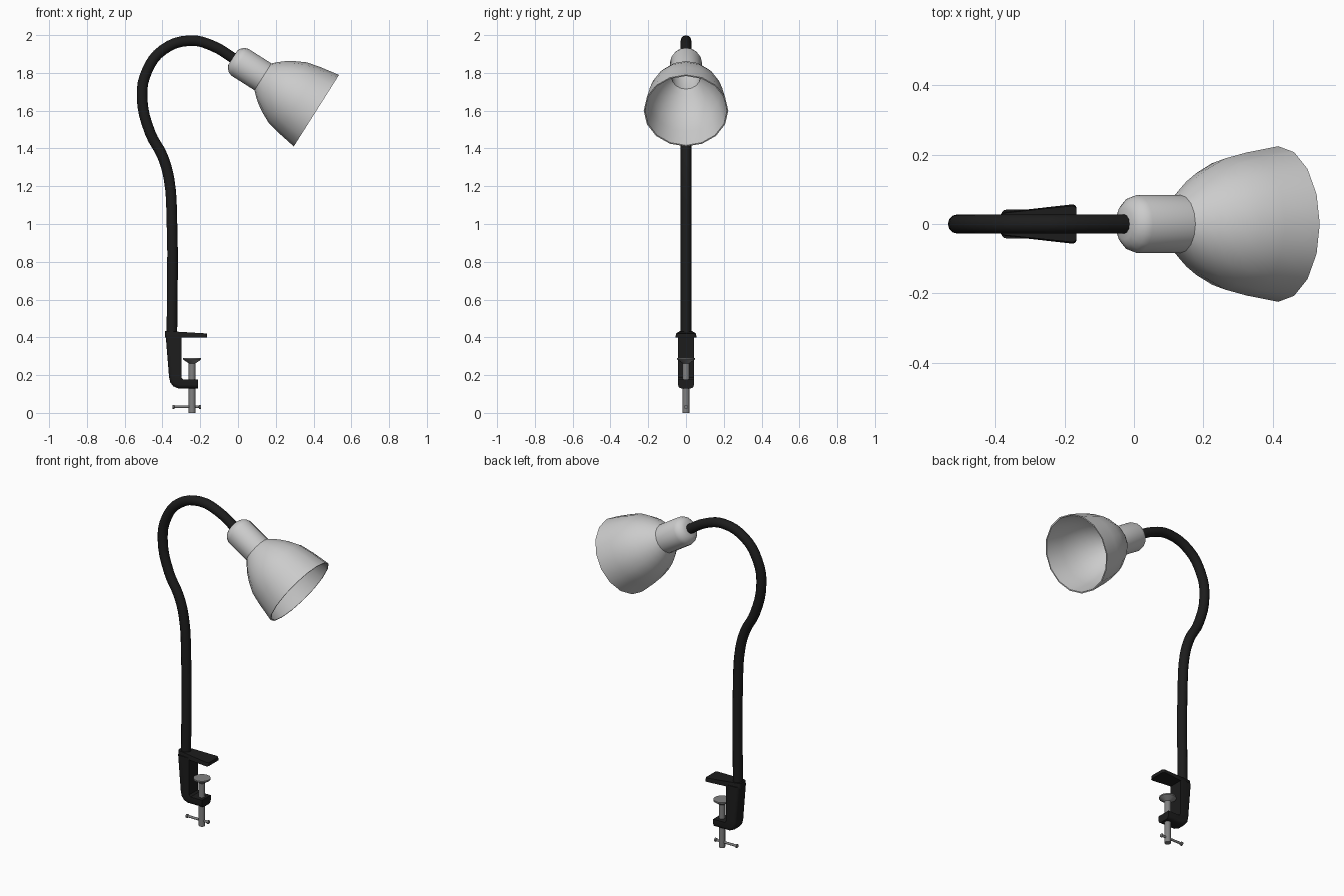
import bpy, bmesh, math
from mathutils import Matrix, Vector

if "Cube" in bpy.data.objects:
    bpy.data.objects.remove(bpy.data.objects["Cube"])


def mat(name, v):
    m = bpy.data.materials.new(name)
    m.diffuse_color = (v, v, v, 1)
    m.use_nodes = True
    m.node_tree.nodes["Principled BSDF"].inputs["Base Color"].default_value = m.diffuse_color
    return m


BLACK, GREY, STEEL = mat("black", 0.012), mat("light grey", 0.6), mat("steel", 0.22)


def finish(name, bm, material, matrix=None, angle=35):
    bmesh.ops.recalc_face_normals(bm, faces=bm.faces)
    me = bpy.data.meshes.new(name)
    bm.to_mesh(me)
    bm.free()
    ob = bpy.data.objects.new(name, me)
    bpy.context.collection.objects.link(ob)
    me.materials.append(material)
    if matrix:
        ob.matrix_world = matrix
    smooth(ob, angle)
    return ob


def smooth(ob, angle=35):
    bpy.ops.object.select_all(action='DESELECT')
    ob.select_set(True)
    bpy.context.view_layer.objects.active = ob
    bpy.ops.object.shade_smooth_by_angle(angle=math.radians(angle))


def lathe(name, profile, sides, material, matrix, angle=35):
    """Revolve (height, radius) points about local z."""
    bm = bmesh.new()
    rings = []
    for t, r in profile:
        if r == 0:
            rings.append([bm.verts.new((0, 0, t))] * sides)
        else:
            rings.append([bm.verts.new((r * math.cos(2 * math.pi * i / sides),
                                        r * math.sin(2 * math.pi * i / sides), t))
                          for i in range(sides)])
    for a, b in zip(rings, rings[1:]):
        for i in range(sides):
            j = (i + 1) % sides
            quad = list(dict.fromkeys((a[i], a[j], b[j], b[i])))
            bm.faces.new(quad)
    return finish(name, bm, material, matrix, angle)


# Lamp head: collar and shade share one tilted axis, origin at the rim centre
head = (Matrix.Translation((0.415, 0, 1.60))
        @ Matrix.Rotation(math.atan2(0.845, -0.535), 4, 'Y'))
lathe("shade", [(-0.524, 0), (-0.524, 0.045), (-0.515, 0.062), (-0.50, 0.077),
                (-0.48, 0.084), (-0.335, 0.084), (-0.31, 0.108), (-0.28, 0.133),
                (-0.24, 0.159), (-0.18, 0.189), (-0.107, 0.206), (0, 0.224),
                (0, 0.217), (-0.107, 0.199), (-0.18, 0.182), (-0.24, 0.152),
                (-0.28, 0.126), (-0.31, 0.10), (-0.335, 0.077), (-0.47, 0.077),
                (-0.50, 0.06), (-0.51, 0)],
      16, GREY, head, 40)

# Gooseneck: straight post curling over to the head
path = [(-0.35, 0.40), (-0.35, 1.02), (-0.365, 1.237), (-0.40, 1.36), (-0.464, 1.48),
        (-0.508, 1.677), (-0.482, 1.81), (-0.397, 1.922), (-0.254, 1.971),
        (-0.132, 1.942), (-0.01, 1.868)]
cu = bpy.data.curves.new("gooseneck", 'CURVE')
cu.dimensions = '3D'
sp = cu.splines.new('BEZIER')
sp.bezier_points.add(len(path) - 1)
for p, (x, z) in zip(sp.bezier_points, path):
    p.co = (x, 0, z)
    p.handle_left_type = p.handle_right_type = 'AUTO'
cu.resolution_u = 4
cu.bevel_depth = 0.028
cu.bevel_resolution = 4
cu.use_fill_caps = True
cu.materials.append(BLACK)
neck = bpy.data.objects.new("gooseneck", cu)
bpy.context.collection.objects.link(neck)
bpy.ops.object.select_all(action='DESELECT')
neck.select_set(True)
bpy.context.view_layer.objects.active = neck
bpy.ops.object.convert(target='MESH')
smooth(bpy.context.view_layer.objects.active, 45)


def prism(name, points, vec, material, bevel_test=None, width=0.02, segs=3):
    """Extrude a 3D outline by vec and round the edges chosen by bevel_test."""
    bm = bmesh.new()
    f = bm.faces.new([bm.verts.new(p) for p in points])
    ex = bmesh.ops.extrude_face_region(bm, geom=[f])
    bmesh.ops.translate(bm, vec=vec,
                        verts=[v for v in ex['geom'] if isinstance(v, bmesh.types.BMVert)])
    bm.normal_update()
    edges = [e for e in bm.edges if bevel_test(e.verts[0].co, e.verts[1].co)]
    bmesh.ops.bevel(bm, geom=edges, offset=width, segments=segs, profile=0.5,
                    affect='EDGES', clamp_overlap=True)
    return finish(name, bm, material)


# Clamp body: L-shaped bracket with a rounded back and heel
W = 0.042
outline = [(-0.383, 0.41), (-0.365, 0.19), (-0.359, 0.162), (-0.343, 0.141), (-0.317, 0.13),
           (-0.213, 0.13), (-0.213, 0.177), (-0.29, 0.177), (-0.30, 0.187), (-0.30, 0.41)]
outer = [Vector((x, 0, z)) for x, z in outline[:6]]


def on_back(a, b):
    flat = [Vector((v.x, 0, v.z)) for v in (a, b)]
    return abs(a.y - b.y) < 1e-4 and all(
        any((q - o).length < 1e-4 for o in outer) for q in flat)


prism("clamp_body", [(x, -W, z) for x, z in outline], (0, 2 * W, 0), BLACK, on_back, 0.018)

# Clamp jaw: tapered plate, wider at its free end, sloping slightly on top
jaw = prism("clamp_jaw", [(-0.386, -0.033, 0.40), (-0.165, -0.058, 0.40),
                          (-0.165, 0.058, 0.40), (-0.386, 0.033, 0.40)],
            (0, 0, 0.033), BLACK, lambda a, b: abs(a.z - b.z) > 0.01, 0.014)
for v in jaw.data.vertices:
    if v.co.z > 0.42:
        v.co.z -= 0.013 * max(0, v.co.x + 0.30) / 0.135
        v.co.y *= 0.92

# Clamp screw with a flared pressure pad
SX = -0.243
lathe("clamp_screw", [(0, 0), (0, 0.018), (0.262, 0.018), (0.283, 0.048),
                      (0.291, 0.048), (0.291, 0)],
      16, STEEL, Matrix.Translation((SX, 0, 0)))

# Tommy bar through the screw, with a small knob at each end
lathe("tommy_bar", [(-0.347, 0), (-0.347, 0.011), (-0.338, 0.011), (-0.335, 0.007),
                    (-0.208, 0.007), (-0.205, 0.011), (-0.196, 0.011), (-0.196, 0)],
      12, STEEL, Matrix.Translation((0, 0, 0.032)) @ Matrix.Rotation(math.pi / 2, 4, 'Y'))
